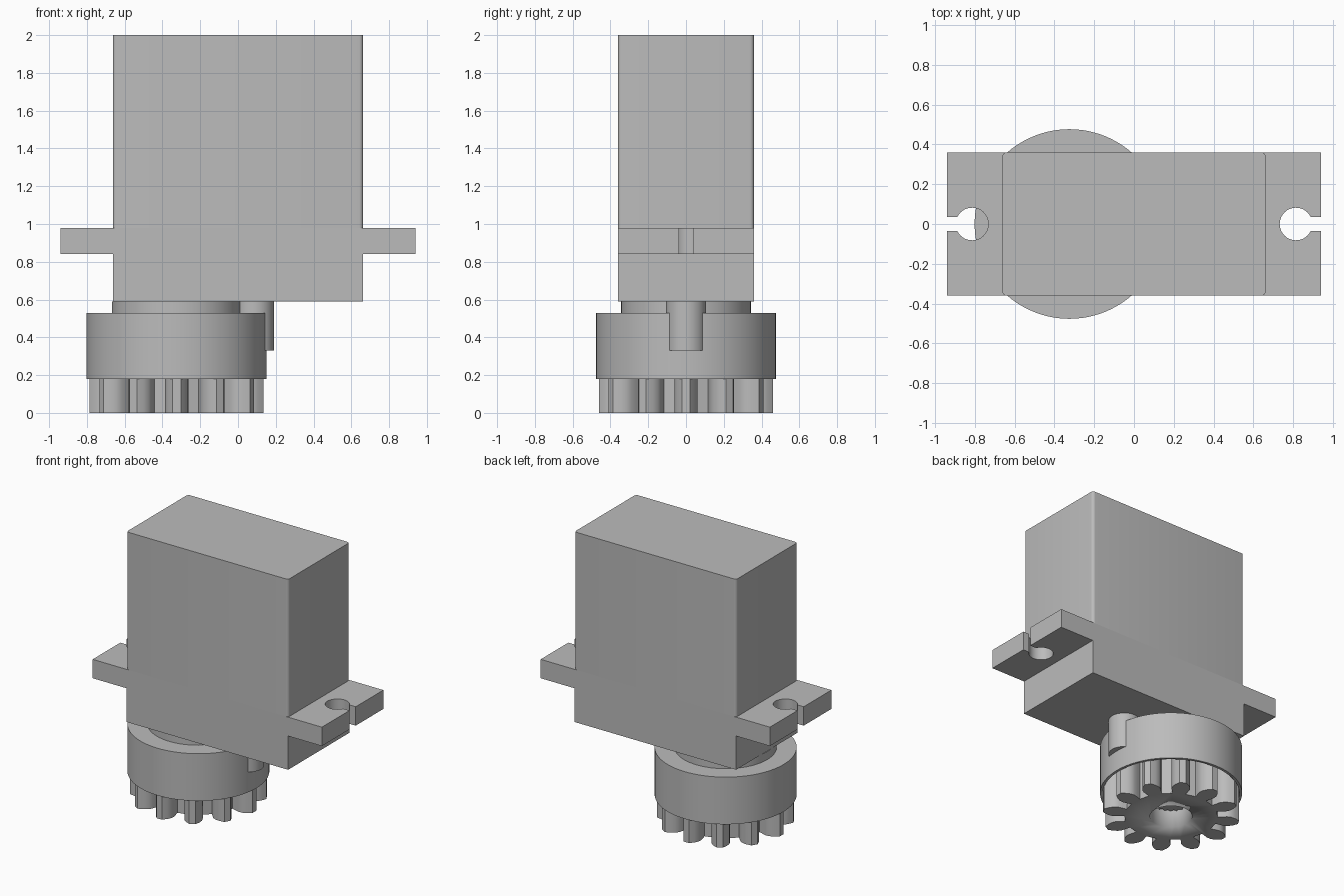
import bpy
import bmesh
from math import sin, cos, pi, radians, asin

cube = bpy.data.objects.get("Cube")
if cube:
    bpy.data.objects.remove(cube)

grey = bpy.data.materials.new("light_grey")
grey.use_nodes = True
colour = (0.5, 0.5, 0.5, 1)
grey.diffuse_color = colour
grey.node_tree.nodes["Principled BSDF"].inputs["Base Color"].default_value = colour

AXIS = -0.325   # x of the output shaft
DEPTH = 0.36    # half depth of the case


def prism(name, pts, z0, z1, smooth=True):
    """Extrude a closed outline (counter-clockwise) from z0 to z1."""
    bm = bmesh.new()
    low = [bm.verts.new((x, y, z0)) for x, y in pts]
    high = [bm.verts.new((x, y, z1)) for x, y in pts]
    bm.faces.new(low[::-1])
    bm.faces.new(high)
    for i in range(len(pts)):
        j = (i + 1) % len(pts)
        bm.faces.new((low[i], low[j], high[j], high[i]))
    bmesh.ops.recalc_face_normals(bm, faces=bm.faces)
    mesh = bpy.data.meshes.new(name)
    bm.to_mesh(mesh)
    bm.free()
    mesh.materials.append(grey)
    obj = bpy.data.objects.new(name, mesh)
    bpy.context.collection.objects.link(obj)
    if smooth:
        select(obj)
        bpy.ops.object.shade_smooth_by_angle(angle=radians(30))
    return obj


def select(obj):
    bpy.ops.object.select_all(action='DESELECT')
    obj.select_set(True)
    bpy.context.view_layer.objects.active = obj


def arc(cx, cy, r, a0, a1, n):
    return [(cx + r * cos(a0 + (a1 - a0) * i / n), cy + r * sin(a0 + (a1 - a0) * i / n))
            for i in range(n + 1)]


def circle(cx, r, n=72):
    return arc(cx, 0, r, 0, 2 * pi, n)[:-1]


def cut(obj, cutter):
    cutter.hide_render = True
    mod = obj.modifiers.new("cut", 'BOOLEAN')
    mod.operation = 'DIFFERENCE'
    mod.solver = 'EXACT'
    mod.object = cutter
    select(obj)
    bpy.ops.object.modifier_apply(modifier=mod.name)
    bpy.data.objects.remove(cutter)


def rounded_box(half_x, half_y, r):
    pts = []
    for k, (sx, sy) in enumerate([(1, 1), (-1, 1), (-1, -1), (1, -1)]):
        pts += arc(sx * (half_x - r), sy * (half_y - r), r, k * pi / 2, (k + 1) * pi / 2, 5)
    return pts


def box(half_x, half_y):
    return [(-half_x, -half_y), (half_x, -half_y), (half_x, half_y), (-half_x, half_y)]


# Case: rounded upper block on a square-edged lower block
prism("case_upper", rounded_box(0.663, DEPTH, 0.022), 0.98, 2.0)
prism("case_lower", box(0.663, DEPTH), 0.59, 0.98, smooth=False)

# Mounting ears with open keyhole slots
HOLE, SLOT = 0.082, 0.036
a = asin(SLOT / HOLE)
keyhole = [(0.94, SLOT)] + arc(0.815, 0, HOLE, a, 2 * pi - a, 32) + [(0.94, -SLOT)]
ear = [(0.94, DEPTH), (0.66, DEPTH), (0.66, -DEPTH), (0.94, -DEPTH)] + keyhole[::-1]
for name, side in (("left_ear", 1), ("right_ear", -1)):
    prism(name, [(x * side, y) for x, y in ear], 0.84, 0.98)

# Gearbox collar and the small round boss beside it
prism("gearbox_collar", circle(AXIS, 0.343), 0.52, 0.59)
prism("gearbox_boss", circle(0.085, 0.106, 48), 0.33, 0.59)

# Round sleeve, open underneath
sleeve = prism("sleeve", circle(AXIS, 0.477, 96), 0.18, 0.53)
cut(sleeve, prism("sleeve_cutter", circle(AXIS, 0.458, 96), 0.1, 0.4))

# Pinion: each tooth is a half profile (radius, half width), mirrored and repeated
TEETH = 12
half = [(0.31, 0.045), (0.335, 0.052), (0.37, 0.062), (0.40, 0.06), (0.43, 0.046), (0.46, 0.022)]
tooth = [(r, -w) for r, w in half] + [(r, w) for r, w in half[::-1]]
outline = []
for k in range(TEETH):
    t = 2 * pi * k / TEETH
    outline += [(AXIS + r * cos(t) - w * sin(t), r * sin(t) + w * cos(t)) for r, w in tooth]
pinion = prism("pinion", outline, 0, 0.42)
cut(pinion, prism("bore_cutter", circle(AXIS, 0.142, 48), -0.1, 0.2))

# Splined shaft end inside the bore
spline = []
for k in range(42):
    r = 0.138 if k % 2 else 0.122
    spline.append((AXIS + r * cos(2 * pi * k / 42), r * sin(2 * pi * k / 42)))
prism("splined_shaft", spline, 0.12, 0.3, smooth=False)
